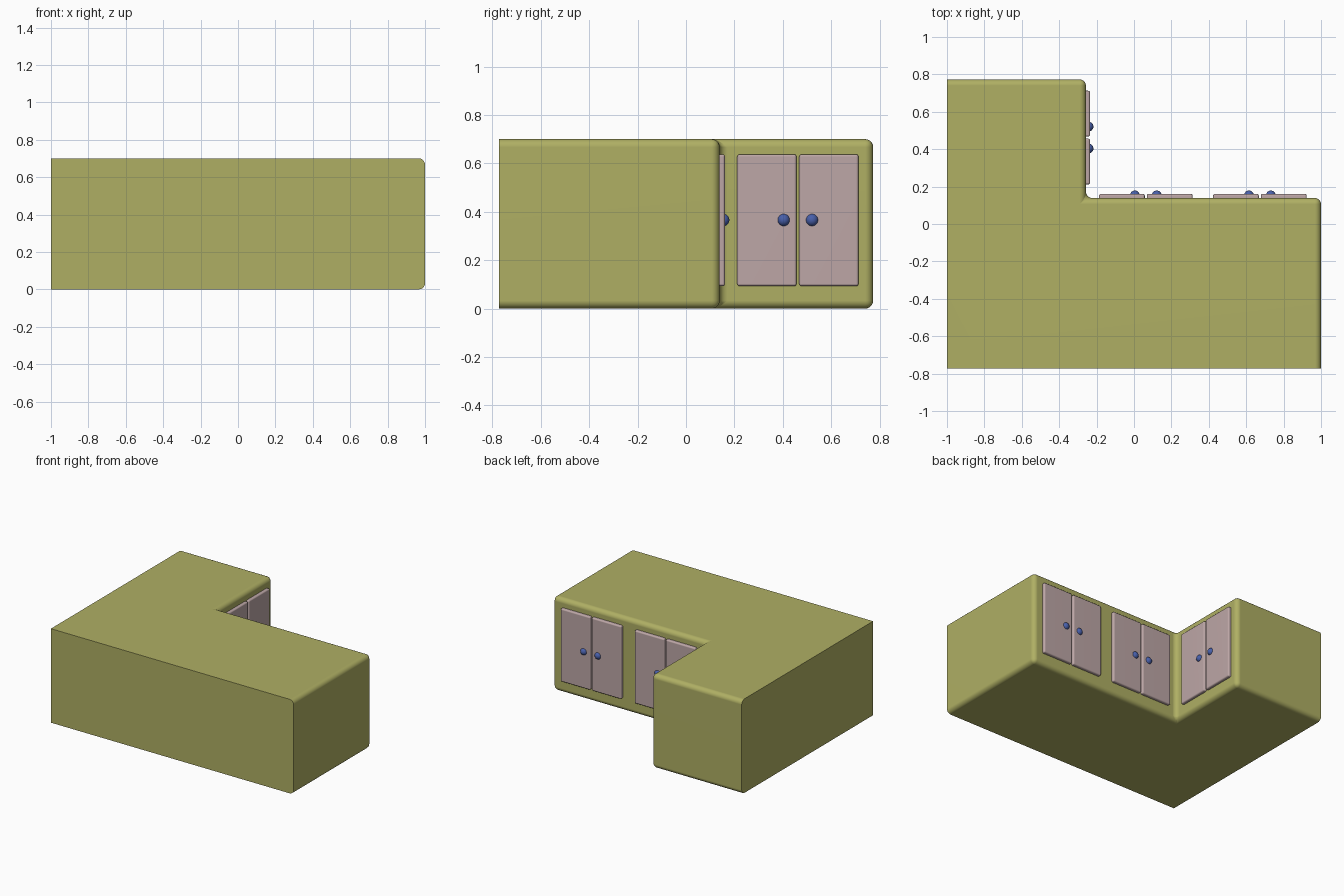
import bpy, bmesh, math
from mathutils import Matrix

if "Cube" in bpy.data.objects:
    bpy.data.objects.remove(bpy.data.objects["Cube"])


def material(name, rgb):
    m = bpy.data.materials.new(name)
    m.diffuse_color = (*rgb, 1)
    m.use_nodes = True
    m.node_tree.nodes["Principled BSDF"].inputs["Base Color"].default_value = m.diffuse_color
    return m


OLIVE = material("olive cabinet", (0.43, 0.43, 0.127))
PINK = material("dusty pink door", (0.51, 0.385, 0.385))
BLUE = material("blue knob", (0.065, 0.115, 0.40))


def finish(bm, name, mat, matrix=None):
    bmesh.ops.recalc_face_normals(bm, faces=bm.faces)
    for f in bm.faces:
        f.smooth = True
    me = bpy.data.meshes.new(name)
    bm.to_mesh(me)
    bm.free()
    me.materials.append(mat)
    me.set_sharp_from_angle(angle=math.radians(40))
    ob = bpy.data.objects.new(name, me)
    bpy.context.collection.objects.link(ob)
    if matrix:
        ob.matrix_world = matrix
    mod = ob.modifiers.new("flat face normals", 'WEIGHTED_NORMAL')
    mod.keep_sharp = True
    return ob


# L-shaped cabinet body, rounded except along the two flat wall sides
H, D, CX, CY = 0.70, 0.773, -0.257, 0.139
outline = [(-1, -D), (1, -D), (1, CY), (CX, CY), (CX, D), (-1, D)]
bm = bmesh.new()
base = bm.faces.new([bm.verts.new((x, y, 0)) for x, y in outline])
ext = bmesh.ops.extrude_face_region(bm, geom=[base], use_keep_orig=True)
for v in ext["geom"]:
    if isinstance(v, bmesh.types.BMVert):
        v.co.z = H
bmesh.ops.recalc_face_normals(bm, faces=bm.faces)


def on_wall(e):
    return (all(v.co.x < -0.999 for v in e.verts)
            or all(v.co.y < -D + 0.001 for v in e.verts))


edges = [e for e in bm.edges if not on_wall(e)]
bmesh.ops.bevel(bm, geom=edges, offset=0.033, offset_type='OFFSET',
                segments=5, profile=0.5, affect='EDGES')
finish(bm, "cabinet_body", OLIVE)


# Door pairs: local x runs along the face, local y points outward
def door_pair(label, matrix):
    for side, s in (("left", -1), ("right", 1)):
        bm = bmesh.new()
        bmesh.ops.create_cube(bm, size=1)
        for v in bm.verts:
            v.co.x = v.co.x * 0.245 + s * 0.128
            v.co.y = v.co.y * 0.044
            v.co.z = v.co.z * 0.544 + 0.365
        bmesh.ops.bevel(bm, geom=bm.edges[:], offset=0.010, segments=3,
                        profile=0.5, affect='EDGES')
        finish(bm, f"{label}_{side}_door", PINK, matrix)
        bm = bmesh.new()
        bmesh.ops.create_uvsphere(bm, u_segments=24, v_segments=14, radius=0.026)
        bmesh.ops.translate(bm, verts=bm.verts, vec=(s * 0.0585, 0.014, 0.366))
        finish(bm, f"{label}_{side}_knob", BLUE, matrix)


door_pair("inner", Matrix.Translation((0.063, CY, 0)))
door_pair("outer", Matrix.Translation((0.673, CY, 0)))
door_pair("wing", Matrix.Translation((CX, 0.462, 0))
          @ Matrix.Rotation(-math.pi / 2, 4, 'Z'))
